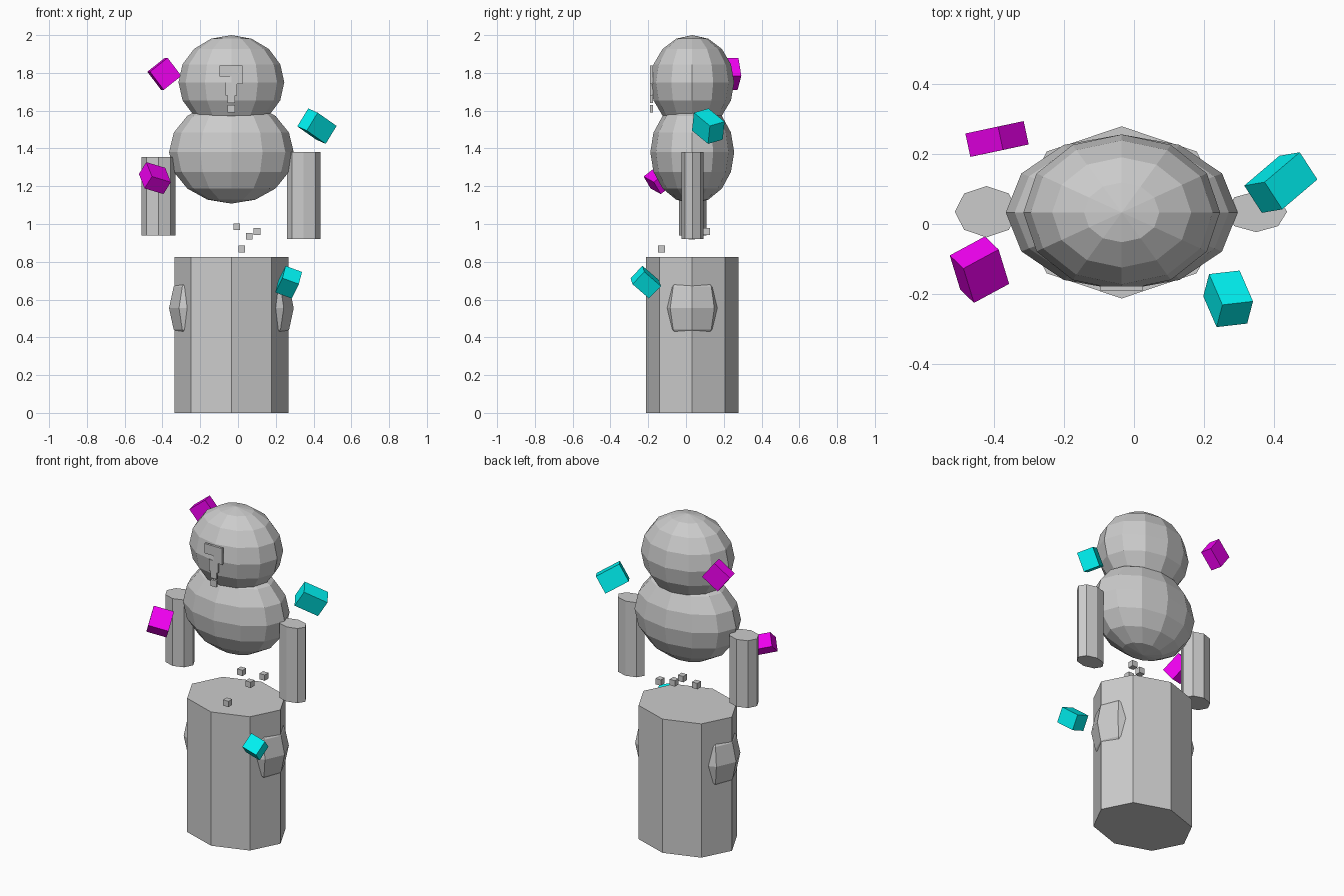
import bpy
from mathutils import Vector, Matrix

if "Cube" in bpy.data.objects:
    bpy.data.objects.remove(bpy.data.objects["Cube"])

CX, CY = -0.035, 0.033  # common axis of the figure


def material(name, rgb):
    m = bpy.data.materials.new(name)
    m.diffuse_color = (*rgb, 1)
    m.use_nodes = True
    m.node_tree.nodes["Principled BSDF"].inputs["Base Color"].default_value = m.diffuse_color
    return m


def cylinder(name, x, y, rx, ry, z0, z1):
    bpy.ops.mesh.primitive_cylinder_add(vertices=8, radius=1, depth=1,
                                        location=(x, y, (z0 + z1) / 2))
    ob = bpy.context.object
    ob.name = name
    ob.scale = (rx, ry, z1 - z0)


def ball(name, center, radii, segments=12, rings=8):
    bpy.ops.mesh.primitive_uv_sphere_add(segments=segments, ring_count=rings,
                                         radius=1, location=center)
    ob = bpy.context.object
    ob.name = name
    ob.scale = radii


def box(name, center, size):
    bpy.ops.mesh.primitive_cube_add(size=1, location=center)
    ob = bpy.context.object
    ob.name = name
    ob.scale = size
    return ob


def tilted_block(name, center, a, b, depth, mat):
    """Block whose edges follow a and b; the third edge is depth long."""
    a, b = Vector(a), Vector(b)
    ua = a.normalized()
    ub = (b - ua * b.dot(ua)).normalized()
    rot = Matrix((ua, ub, ua.cross(ub))).transposed()
    ob = box(name, center, (a.length, b.length, depth))
    ob.rotation_euler = rot.to_euler()
    ob.data.materials.append(mat)


# Pedestal with a bulge on each side
cylinder("pedestal", CX, CY, 0.302, 0.245, 0, 0.825)
for side in (-1, 1):
    ball("side_bulge", (CX + side * 0.15, CY, 0.555), (0.18, 0.165, 0.225), 8, 6)

# Torso, head and arms
ball("torso", (CX, CY, 1.38), (0.33, 0.222, 0.272))
ball("head", (CX, CY, 1.75), (0.28, 0.222, 0.25))
cylinder("left_arm", -0.42, 0.035, 0.09, 0.073, 0.94, 1.355)
cylinder("right_arm", 0.348, 0.035, 0.088, 0.058, 0.92, 1.38)

# Thin face plates: x0, x1, z0, z1
for x0, x1, z0, z1 in ((-0.097, 0.025, 1.78, 1.84), (-0.035, 0.025, 1.74, 1.78),
                       (-0.065, -0.005, 1.68, 1.75), (-0.055, -0.015, 1.64, 1.68),
                       (-0.055, -0.015, 1.59, 1.63)):
    box("face_plate", ((x0 + x1) / 2, -0.183, (z0 + z1) / 2), (x1 - x0, 0.014, z1 - z0))

# Small floating fragments
for p in ((-0.007, 0.045, 0.985), (0.06, 0.03, 0.935), (0.10, 0.11, 0.96), (0.02, -0.13, 0.868)):
    box("fragment", p, (0.036, 0.036, 0.036))

# Coloured floating blocks
magenta = material("magenta", (0.9, 0.0, 0.9))
cyan = material("cyan", (0.0, 0.9, 0.9))
tilted_block("upper_magenta_block", (-0.39, 0.242, 1.795),
             (0.093, 0.02, 0.074), (0.085, 0.018, -0.085), 0.068, magenta)
tilted_block("lower_magenta_block", (-0.44, -0.13, 1.243),
             (0.1, 0.054, -0.03), (0.046, -0.088, -0.08), 0.083, magenta)
tilted_block("upper_cyan_block", (0.418, 0.118, 1.518),
             (0.058, 0.01, 0.095), (0.1, 0.085, -0.07), 0.095, cyan)
tilted_block("lower_cyan_block", (0.268, -0.213, 0.692),
             (0.087, 0.01, -0.032), (0.043, -0.087, 0.074), 0.092, cyan)
